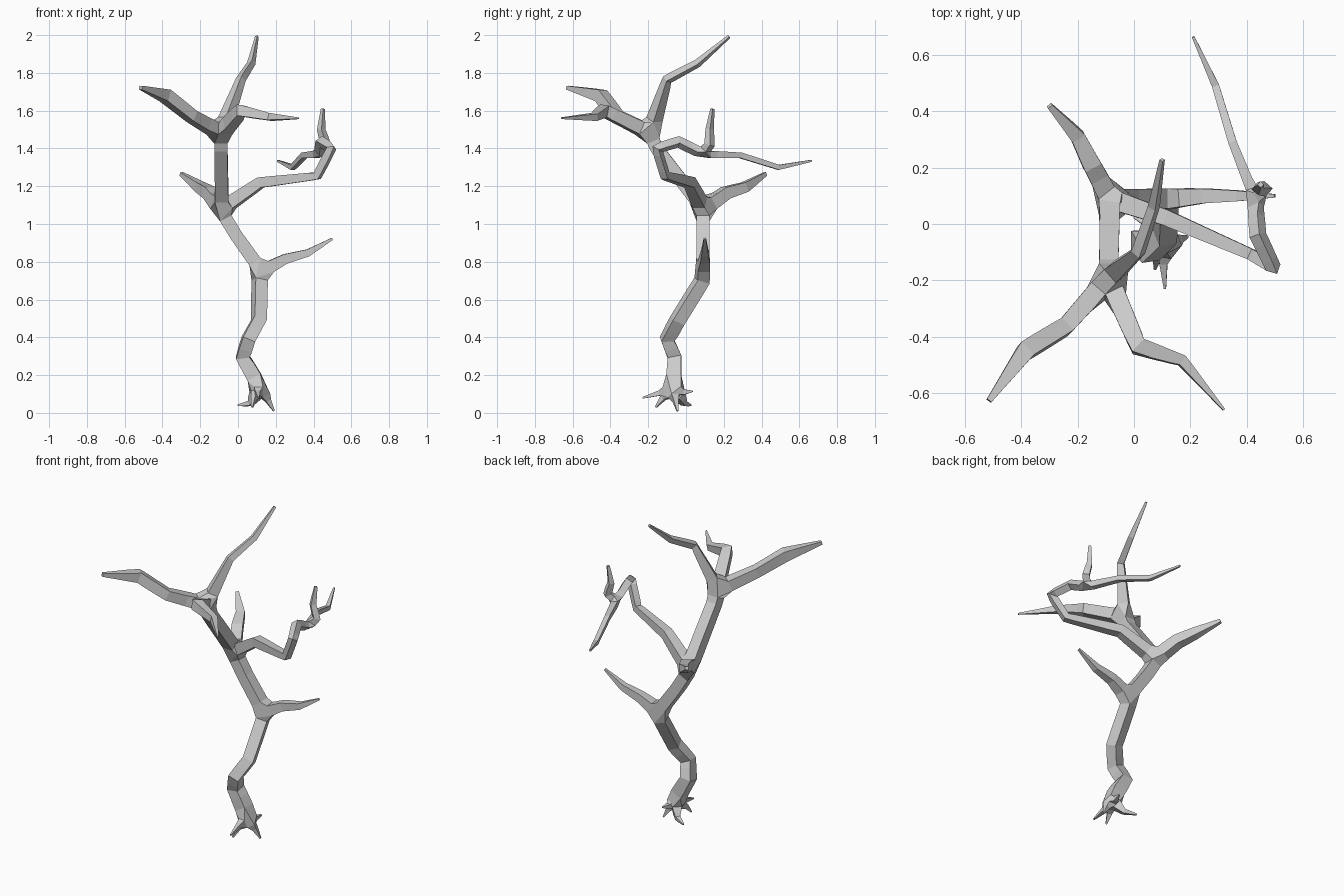
import bpy

points, radii, edges = [], [], []


def grow(parent, path):
    """Add a chain of (x, y, z, radius) nodes to a parent node; return the last index."""
    for x, y, z, r in path:
        points.append((x, y, z))
        radii.append(r)
        if parent is not None:
            edges.append((parent, len(points) - 1))
        parent = len(points) - 1
    return parent


# Trunk, up through its three forks
base = grow(None, [(.12, -.065, .13, .04)])
fork_low = grow(base, [(.025, -.06, .295, .036), (.055, -.10, .39, .034),
                       (.11, -.045, .49, .034), (.115, .085, .70, .034), (.125, .09, .75, .036)])
fork_mid = grow(fork_low, [(-.01, .09, .94, .034), (-.065, .09, 1.03, .034), (-.085, .09, 1.08, .036)])
fork_top = grow(fork_mid, [(-.09, -.155, 1.40, .034), (-.09, -.19, 1.48, .036)])

# Low right branch
grow(fork_low, [(.25, .10, .815, .026), (.37, .10, .847, .019), (.50, .10, .922, .006)])

# Back left branch
grow(fork_mid, [(-.15, .21, 1.165, .032), (-.20, .31, 1.195, .026), (-.30, .42, 1.265, .01)])

# Long right branch and its two twigs
twig = grow(fork_mid, [(.12, .02, 1.22, .028), (.42, -.11, 1.255, .02), (.495, -.155, 1.40, .02),
                       (.44, -.04, 1.435, .022), (.43, .09, 1.37, .02)])
grow(twig, [(.465, .125, 1.42, .02), (.44, .125, 1.50, .016), (.45, .14, 1.61, .008)])
grow(twig, [(.35, .29, 1.363, .015), (.29, .49, 1.30, .013), (.21, .665, 1.335, .005)])

# Crown branches: left, right, upward
grow(fork_top, [(-.245, -.365, 1.57, .03), (-.385, -.45, 1.68, .032), (-.515, -.628, 1.722, .01)])
grow(fork_top, [(.015, -.435, 1.60, .03), (.17, -.485, 1.567, .019), (.32, -.66, 1.56, .004)])
grow(fork_top, [(.015, -.10, 1.765, .019), (.07, .06, 1.85, .016), (.10, .228, 1.992, .007)])

# Roots
for mid, tip in [((.105, -.14, .105), (.11, -.23, .08)), ((.085, -.12, .08), (.075, -.16, .03)),
                 ((.16, -.055, .065), (.19, -.045, .01)), ((.065, -.01, .05), (.00, .025, .04)),
                 ((.13, -.01, .11), (.14, .035, .115))]:
    grow(base, [(*mid, .014), (*tip, .004)])

mesh = bpy.data.meshes.new("bare_tree")
mesh.from_pydata(points, edges, [])
tree = bpy.data.objects.new("bare_tree", mesh)
bpy.context.collection.objects.link(tree)

# Square-section skin around the skeleton
skin = tree.modifiers.new("bark", 'SKIN')
skin.use_smooth_shade = False
skin.branch_smoothing = 0
for i, v in enumerate(mesh.skin_vertices[0].data):
    v.radius = (radii[i], radii[i])
    v.use_root = i == base
